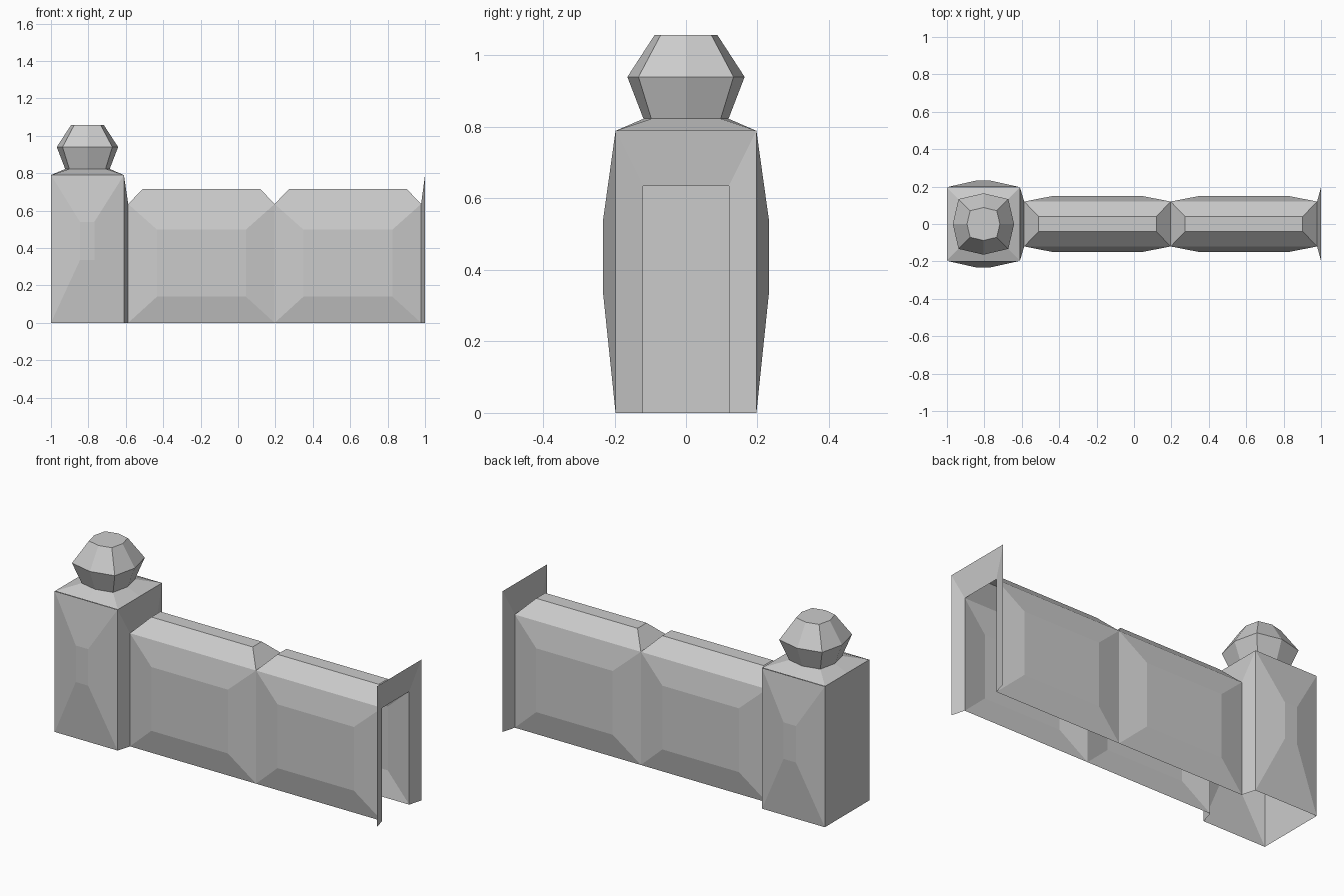
import bpy
import bmesh
from mathutils import Vector

if "Cube" in bpy.data.objects:
    bpy.data.objects.remove(bpy.data.objects["Cube"])


def finish(name, bm, centre):
    """Weld the faces, point them away from the part's centre, make an object."""
    bmesh.ops.remove_doubles(bm, verts=bm.verts[:], dist=0.0005)
    bm.normal_update()
    for f in bm.faces:
        if f.normal.dot(f.calc_center_median() - Vector(centre)) < 0:
            f.normal_flip()
    mesh = bpy.data.meshes.new(name)
    bm.to_mesh(mesh)
    bm.free()
    obj = bpy.data.objects.new(name, mesh)
    bpy.context.collection.objects.link(obj)
    return obj


def loft(bm, loops, closed=True):
    """Skin consecutive point loops with quads."""
    rings = [[bm.verts.new(p) for p in loop] for loop in loops]
    n = len(rings[0])
    for a, b in zip(rings, rings[1:]):
        for i in range(n if closed else n - 1):
            j = (i + 1) % n
            bm.faces.new((a[i], a[j], b[j], b[i]))
    return rings


def rect(x0, x1, z0, z1, y):
    return [(x0, y, z0), (x1, y, z0), (x1, y, z1), (x0, y, z1)]


def raised_panel(bm, outer, inner):
    """Flat panel pushed out from a larger rectangle."""
    bm.faces.new(loft(bm, [outer, inner])[-1])


def ring(axis, corner, z, cx=-0.805):
    """Eight points: side middles at 'axis', corners at 'corner'."""
    a, c = axis, corner
    pts = [(a, 0), (c, c), (0, a), (-c, c), (-a, 0), (-c, -c), (0, -a), (c, -c)]
    return [(cx + x, y, z) for x, y in pts]


def arch(x, half, top):
    return [(x, -half, 0), (x, -half, top), (x, half, top), (x, half, 0)]


# Post: bulged front and back, flat outer side, open underneath
X0, X1, HALF, TOP = -1.0, -0.61, 0.197, 0.79
bm = bmesh.new()
for s in (-1, 1):
    raised_panel(bm, rect(X0, X1, 0, TOP, s * HALF),
                 rect(-0.845, -0.768, 0.335, 0.54, s * 0.232))
bm.faces.new([bm.verts.new(p) for p in
              ((X0, -HALF, 0), (X0, HALF, 0), (X0, HALF, TOP), (X0, -HALF, TOP))])
finish("post", bm, (-0.805, 0, 0.4))

# Sloped cap of the post
bm = bmesh.new()
loft(bm, [ring(0.195, 0.195, TOP), ring(0.119, 0.097, 0.823)])
finish("post_cap", bm, (-0.805, 0, 0.5))

# Faceted finial
bm = bmesh.new()
rings = loft(bm, [ring(0.119, 0.097, 0.823), ring(0.164, 0.133, 0.94),
                  ring(0.088, 0.071, 1.057)])
bm.faces.new(rings[-1])
finish("finial", bm, (-0.805, 0, 0.94))

# Wall sections: raised side panels and a hipped top, hollow inside
START, LENGTH, WALL_HALF, EAVE = -0.587, 0.783, 0.12, 0.635
for i in range(2):
    a = START + i * LENGTH
    b = a + LENGTH
    bm = bmesh.new()
    for s in (-1, 1):
        raised_panel(bm, rect(a, b, 0, EAVE, s * WALL_HALF),
                     rect(a + 0.154, b - 0.154, 0.14, 0.498, s * 0.15))

    def plan(inset, half, z):
        return [(a + inset, -half, z), (b - inset, -half, z),
                (b - inset, half, z), (a + inset, half, z)]
    bm.faces.new(loft(bm, [plan(0, WALL_HALF, EAVE), plan(0.077, 0.04, 0.716)])[-1])
    finish(f"wall_section_{i + 1}", bm, ((a + b) / 2, 0, 0.3))

# Flared frames joining the wall to a post at each end
for name, outer_x, inner_x in (("left_frame", X1, START), ("right_frame", 1.0, 0.979)):
    bm = bmesh.new()
    loft(bm, [arch(outer_x, HALF, TOP), arch(inner_x, WALL_HALF, EAVE)], closed=False)
    sign = 1 if name == "left_frame" else -1
    finish(name, bm, (outer_x - 5 * sign, 0, 0.4))
